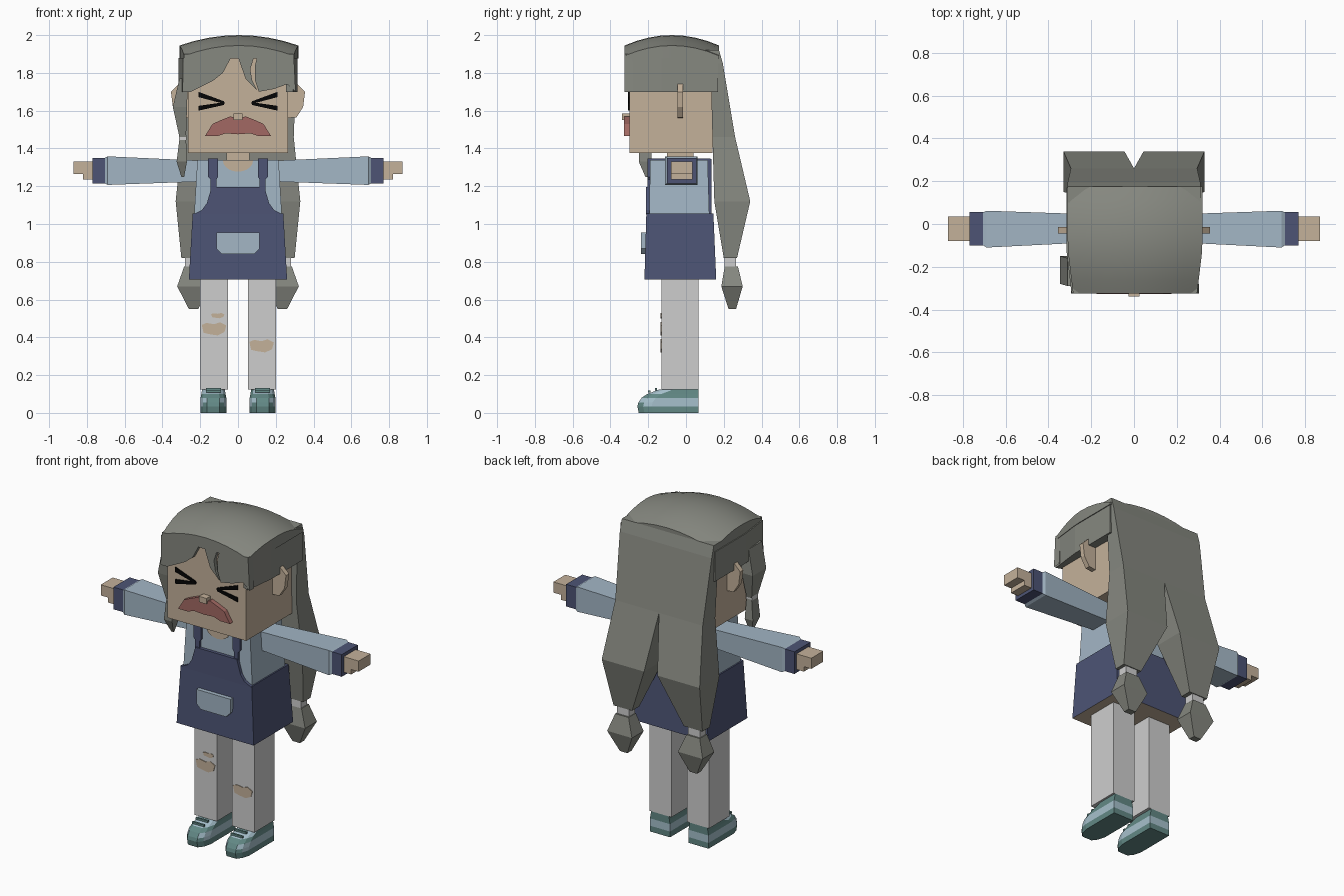
import bpy, bmesh, math
from mathutils import Vector

if "Cube" in bpy.data.objects:
    bpy.data.objects.remove(bpy.data.objects["Cube"], do_unlink=True)


def material(name, hexcode):
    def lin(c):
        c /= 255
        return c / 12.92 if c < 0.04 else ((c + 0.055) / 1.055) ** 2.4
    col = tuple(lin(c) for c in bytes.fromhex(hexcode)) + (1.0,)
    m = bpy.data.materials.new(name)
    m.use_nodes = True
    m.diffuse_color = col
    m.node_tree.nodes["Principled BSDF"].inputs["Base Color"].default_value = col
    return m


hair = material("grey hair", "868880")
skin = material("skin", "c4b19a")
shirt = material("pale blue shirt", "a3b6c5")
navy = material("navy cloth", "4d5475")
white = material("light grey trousers", "cecece")
red = material("dusty red moustache", "a26963")
teal = material("teal shoe", "628885")
pale = material("pale shoe", "a6c0cc")
black = material("black", "050505")


def make(name, rings, mats, rule=None):
    """Bridge equal-length rings of points and cap both ends."""
    bm = bmesh.new()
    loops = [[bm.verts.new(p) for p in ring] for ring in rings]
    for a, b in zip(loops, loops[1:]):
        for i in range(len(a)):
            j = (i + 1) % len(a)
            bm.faces.new((a[i], a[j], b[j], b[i]))
    bm.faces.new(loops[0])
    bm.faces.new(loops[-1])
    bmesh.ops.recalc_face_normals(bm, faces=bm.faces)
    bm.normal_update()
    if rule:
        for f in bm.faces:
            f.material_index = rule(f.calc_center_median(), f.normal)
    me = bpy.data.meshes.new(name)
    bm.to_mesh(me)
    bm.free()
    for m in mats if isinstance(mats, tuple) else (mats,):
        me.materials.append(m)
    ob = bpy.data.objects.new(name, me)
    bpy.context.collection.objects.link(ob)
    return ob


def loft(name, rects, mats, s=1, axis="z", rule=None):
    """Rectangles (a0, a1, b0, b1, height) lofted along z, or along x for arms."""
    rings = []
    for a0, a1, b0, b1, h in rects:
        pts = [(a0, b0), (a1, b0), (a1, b1), (a0, b1)]
        rings.append([(s * a, b, h) if axis == "z" else (s * h, a, b) for a, b in pts])
    return make(name, rings, mats, rule)


def box(name, x0, x1, y0, y1, z0, z1, mat, s=1):
    return loft(name, [(x0, x1, y0, y1, z0), (x0, x1, y0, y1, z1)], mat, s)


def plate(name, outline, y0, y1, mat, s=1):
    """Front-facing outline in x and z, given depth along y."""
    return make(name, [[(s * x, y, z) for x, z in outline] for y in (y0, y1)], mat)


# Head and face
box("head", -.265, .265, -.30, .14, 1.375, 1.90, skin)
box("neck", -.06, .06, -.10, .04, 1.32, 1.39, skin)
box("nose", -.025, .025, -.34, -.29, 1.55, 1.585, skin)
half = [(0, 1.555), (.04, 1.57), (.09, 1.55), (.135, 1.53), (.175, 1.465),
        (.11, 1.465), (.065, 1.48), (0, 1.475)]
for s, side in ((1, "left"), (-1, "right")):
    plate(side + "_moustache", half, -.328, -.29, red, s)
    plate(side + "_eye_upper", [(.07, 1.635), (.075, 1.65), (.21, 1.70), (.21, 1.672)],
          -.307, -.299, black, s)
    plate(side + "_eye_lower", [(.07, 1.645), (.075, 1.63), (.21, 1.60), (.21, 1.625)],
          -.308, -.299, black, s)
    plate(side + "_ear", [(.25, 1.73), (.31, 1.745), (.355, 1.70), (.345, 1.62),
                          (.31, 1.565), (.25, 1.56)], -.045, -.015, skin, s)

# Hair cap: an arched lid over the head
bm = bmesh.new()
bmesh.ops.create_grid(bm, x_segments=8, y_segments=8, size=1)
for v in bm.verts:
    u, w = v.co.x, v.co.y
    wide = .29 + .025 * min(1, (w + 1) * 1.2)
    v.co = Vector((.005 + u * wide, -.075 + .25 * w, 2 - .055 * u ** 2 - .055 * w ** 2))
skirt = bmesh.ops.extrude_edge_only(bm, edges=[e for e in bm.edges if e.is_boundary])["geom"]
for v in skirt:
    if isinstance(v, bmesh.types.BMVert):
        v.co.z = 1.875
bmesh.ops.holes_fill(bm, edges=[e for e in bm.edges if e.is_boundary])
bmesh.ops.recalc_face_normals(bm, faces=bm.faces)
me = bpy.data.meshes.new("hair_cap")
bm.to_mesh(me)
bm.free()
me.materials.append(hair)
cap = bpy.data.objects.new("hair_cap", me)
bpy.context.collection.objects.link(cap)
bpy.context.view_layer.objects.active = cap
cap.select_set(True)
bpy.ops.object.shade_smooth_by_angle(angle=math.radians(35))

# Fringe in three locks
plate("fringe_right", [(-.285, 1.90), (-.295, 1.70), (-.25, 1.70), (-.19, 1.73), (-.13, 1.76),
                       (-.08, 1.80), (-.035, 1.885), (-.03, 1.90)], -.325, -.28, hair)
plate("fringe_middle", [(-.005, 1.90), (.015, 1.84), (.04, 1.77), (.10, 1.71), (.075, 1.76),
                        (.065, 1.82), (.09, 1.90)], -.325, -.29, hair)
plate("fringe_left", [(.105, 1.90), (.09, 1.84), (.09, 1.76), (.11, 1.70), (.19, 1.715),
                      (.26, 1.74), (.305, 1.70), (.295, 1.90)], -.325, -.28, hair)

for s, side in ((1, "left"), (-1, "right")):
    # Side hair, widening to the rear
    make(side + "_side_hair", [[(s * .255, -.31, z), (s * .292, -.325, z), (s * .315, -.13, z),
                                (s * .315, .17, z), (s * .255, .17, z)]
                               for z in (1.70, 1.88)], hair)
    # Rear hair: halves that part into two bunches
    loft(side + "_rear_hair", [(0, .31, .10, .175, 1.92), (0, .31, .13, .195, 1.85),
                               (0, .295, .14, .26, 1.46), (.045, .33, .15, .34, 1.12),
                               (.175, .30, .20, .27, .82)], hair, s)
    loft(side + "_hair_tie", [(.20, .28, .205, .265, .83), (.20, .28, .205, .265, .765)], white, s)
    loft(side + "_bunch_end", [(.195, .285, .205, .275, .775), (.155, .322, .187, .30, .67),
                               (.21, .26, .225, .265, .55)], hair, s)

# Loose lock hanging in front of the right ear
loft("front_lock", [(-.31, -.265, -.29, -.16, 1.77), (-.345, -.27, -.28, -.15, 1.62),
                    (-.31, -.275, -.25, -.19, 1.46)], hair)
box("front_lock_tie", -.312, -.272, -.25, -.19, 1.445, 1.47, white)
loft("front_lock_end", [(-.31, -.275, -.25, -.19, 1.45), (-.325, -.27, -.25, -.18, 1.33),
                        (-.30, -.285, -.215, -.205, 1.25)], hair)

# Torso and pinafore
loft("shirt_body", [(-.235, .235, -.195, .125, 1.0), (-.215, .215, -.19, .115, 1.34)], shirt)
loft("skirt", [(-.26, .26, -.22, .16, .705), (-.24, .24, -.21, .145, 1.055)], (navy, skin),
     rule=lambda c, n: int(n.z < -.9))
bib = [(-.24, 1.05), (-.19, 1.075), (-.165, 1.11), (-.14, 1.195)]
plate("bib", bib + [(-x, z) for x, z in reversed(bib)], -.212, -.18, navy)
pocket = [(-.115, .955), (-.115, .87), (-.085, .84)]
plate("pocket", pocket + [(-x, z) for x, z in reversed(pocket)], -.238, -.20, shirt)
plate("neckline", [(.08 * math.cos(t * math.pi / 10), 1.337 - .06 * math.sin(t * math.pi / 10))
                   for t in range(11)], -.197, -.185, skin)

for s, side in ((1, "left"), (-1, "right")):
    # Straps run over the shoulder and down the back
    plate(side + "_strap", [(.115, 1.18), (.115, 1.235), (.105, 1.25), (.105, 1.345), (.158, 1.345),
                            (.158, 1.25), (.145, 1.235), (.145, 1.18)], -.205, -.18, navy, s)
    box(side + "_strap_top", .105, .158, -.205, .13, 1.335, 1.348, navy, s)
    box(side + "_strap_back", .105, .158, .115, .135, 1.04, 1.345, navy, s)

    # Arm, cuff and hand
    loft(side + "_sleeve", [(-.085, .045, 1.225, 1.335, .19), (-.11, .062, 1.207, 1.358, .69),
                            (-.10, .055, 1.215, 1.35, .705)], shirt, s, "x")
    loft(side + "_cuff", [(-.10, .055, 1.215, 1.35, .70), (-.10, .055, 1.215, 1.35, .77)],
         navy, s, "x")
    box(side + "_palm", .76, .82, -.08, .035, 1.235, 1.33, skin, s)
    box(side + "_fingers", .81, .87, -.08, .035, 1.265, 1.33, skin, s)

    # Trouser leg and ankle
    box(side + "_leg", .052, .202, -.13, .065, .125, .73, white, s)
    box(side + "_ankle", .075, .18, -.10, .05, .08, .135, skin, s)

    # Shoe: rounded toe, layered by height
    def sole(z, toe, inset=0):
        a, b = .062 + inset, .198 - inset
        pts = [(b, .065), (b, toe + .075), (b - .012, toe + .03), (b - .035, toe),
               (a + .035, toe), (a + .012, toe + .03), (a, toe + .075), (a, .065)]
        return [(s * x, y, z) for x, y in pts]

    make(side + "_shoe", [sole(0, -.25), sole(.035, -.257), sole(.055, -.252), sole(.08, -.235),
                          sole(.10, -.205, .004), sole(.125, -.14, .008)], (teal, pale),
         rule=lambda c, n: int(.035 < c.z < .085 and c.y > -.23 or .10 < c.z < .12 and c.y < -.12))
    for k in range(2):
        y, z = -.20 + .035 * k, .107 + .012 * k
        box(f"{side}_lace_{k}", .09, .17, y, y + .012, z, z + .012, teal, s)

# Ripped patches on the trousers
def patch(name, cx, cz, w, h):
    pts = [(-1, .6), (-.6, .9), (0, .7), (.5, 1), (1, .5), (.85, -.5), (.3, -1), (-.4, -.8), (-.85, -.6)]
    plate(name, [(cx + w * x, cz + h * z) for x, z in pts], -.134, -.125, skin)


patch("right_knee_rip", -.127, .445, .065, .035)
patch("right_small_rip", -.107, .515, .035, .014)
patch("left_knee_rip", .125, .355, .065, .035)
